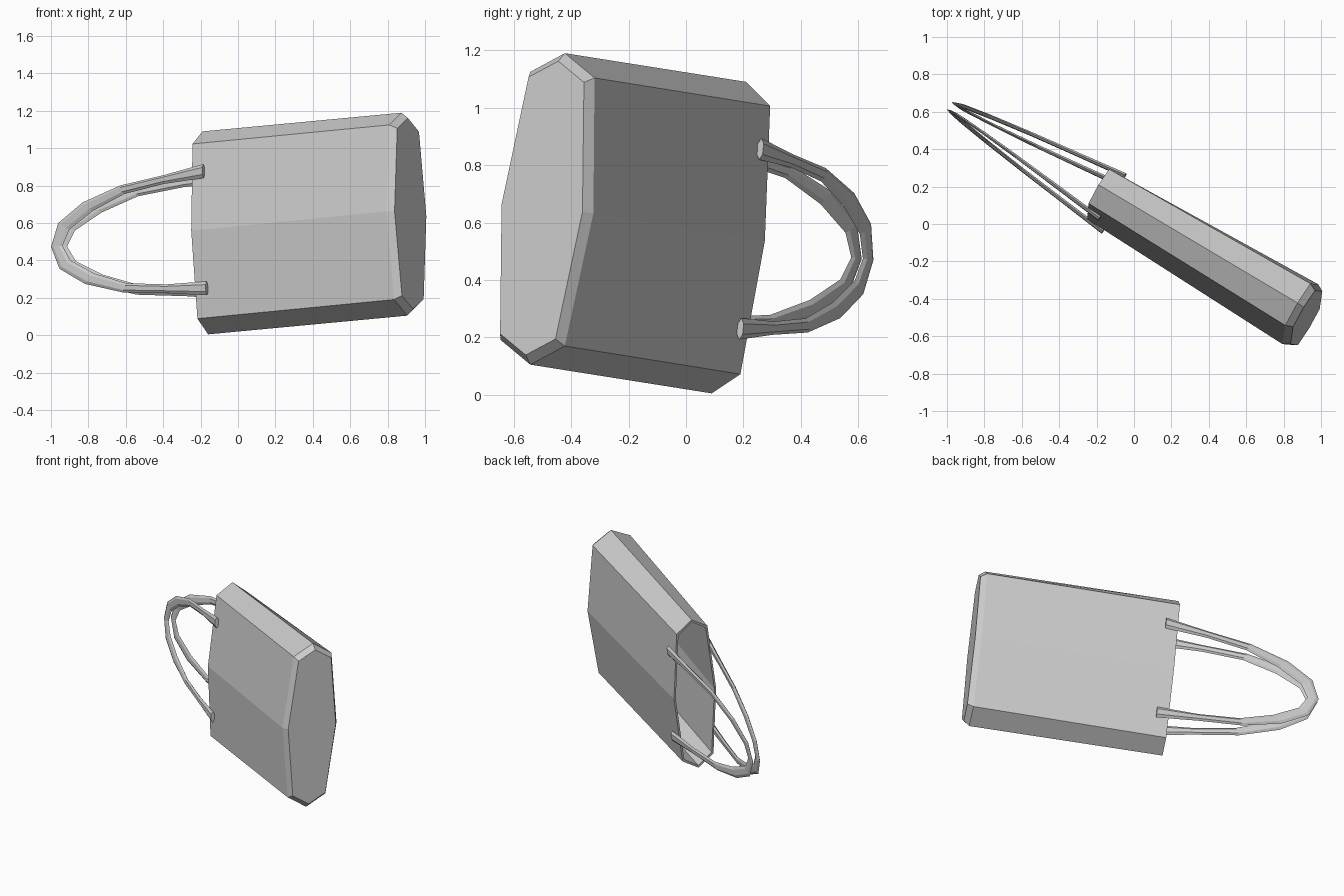
import bpy, bmesh
from mathutils import Matrix, Vector

if "Cube" in bpy.data.objects:
    bpy.data.objects.remove(bpy.data.objects["Cube"])

# Local bag frame: x = mouth to base, y = thickness, z = width; then laid over at an angle
L = Vector((0.857, -0.509, 0.0805)).normalized()
U = Vector((-0.0275, 0.110, 0.9936))
U = (U - L * U.dot(L)).normalized()
W = U.cross(L)
POSE = Matrix.Translation((-0.175, 0.15, 0.5475)) @ Matrix((L, W, U)).transposed().to_4x4()


def loft(name, rings, caps):
    """Skin closed rings of points; caps = (cap first ring, cap last ring)."""
    bm = bmesh.new()
    vs = [[bm.verts.new(p) for p in ring] for ring in rings]
    n = len(vs[0])
    for a, b in zip(vs, vs[1:]):
        for i in range(n):
            j = (i + 1) % n
            bm.faces.new((a[i], a[j], b[j], b[i]))
    if caps[0]:
        bm.faces.new(vs[0][::-1])
    if caps[1]:
        bm.faces.new(vs[-1])
    bmesh.ops.recalc_face_normals(bm, faces=bm.faces)
    me = bpy.data.meshes.new(name)
    bm.to_mesh(me)
    bm.free()
    ob = bpy.data.objects.new(name, me)
    ob.matrix_world = POSE
    bpy.context.collection.objects.link(ob)
    return ob


def section(l, tip, shoulder, side, mid):
    """Eight-sided bag cross-section at length l."""
    half = [(0, tip), (side, shoulder), (mid, 0), (side, -shoulder)]
    return [(l, w, u) for w, u in half] + [(l, -w, -u) for w, u in half]


# Open bag body: inner floor, inner mouth, outer mouth, base edge, bevelled base
loft("bag_body", [
    section(1.235, 0.528, 0.458, 0.117, 0.174),
    section(0.0, 0.53, 0.459, 0.095, 0.134),
    section(0.0, 0.546, 0.470, 0.107, 0.146),
    section(1.242, 0.546, 0.470, 0.131, 0.187),
    section(1.28, 0.515, 0.450, 0.113, 0.165),
], (True, True))

# Handle path: outer and inner edge of the band (length, width), upper half up to the tip
OUTER = [(0.08, 0.353), (-0.19, 0.317), (-0.478, 0.288), (-0.73, 0.219), (-0.896, 0.123), (-0.948, 0)]
INNER = [(0.08, 0.278), (-0.19, 0.270), (-0.455, 0.240), (-0.669, 0.168), (-0.828, 0.082), (-0.876, 0)]


def full(path):
    return path + [(l, -u) for l, u in path[-2::-1]]


for name, s in (("back_handle", 1), ("front_handle", -1)):
    rings = []
    for o, i in zip(full(OUTER), full(INNER)):
        o, i = Vector(o), Vector(i)
        k = ((o.x + i.x) / 2 + 0.91) / 0.99        # 0 at tip, 1 at bag
        w = 0.024 + 0.110 * k
        t = 0.007 + 0.005 * k                      # half thickness
        ring = []
        for f, d in ((0, 0), (0.25, t), (0.75, t), (1, 0), (0.75, -t), (0.25, -t)):
            p = o.lerp(i, f)
            ring.append((p.x, s * w + d, p.y))
        rings.append(ring)
    loft(name, rings, (True, True))
